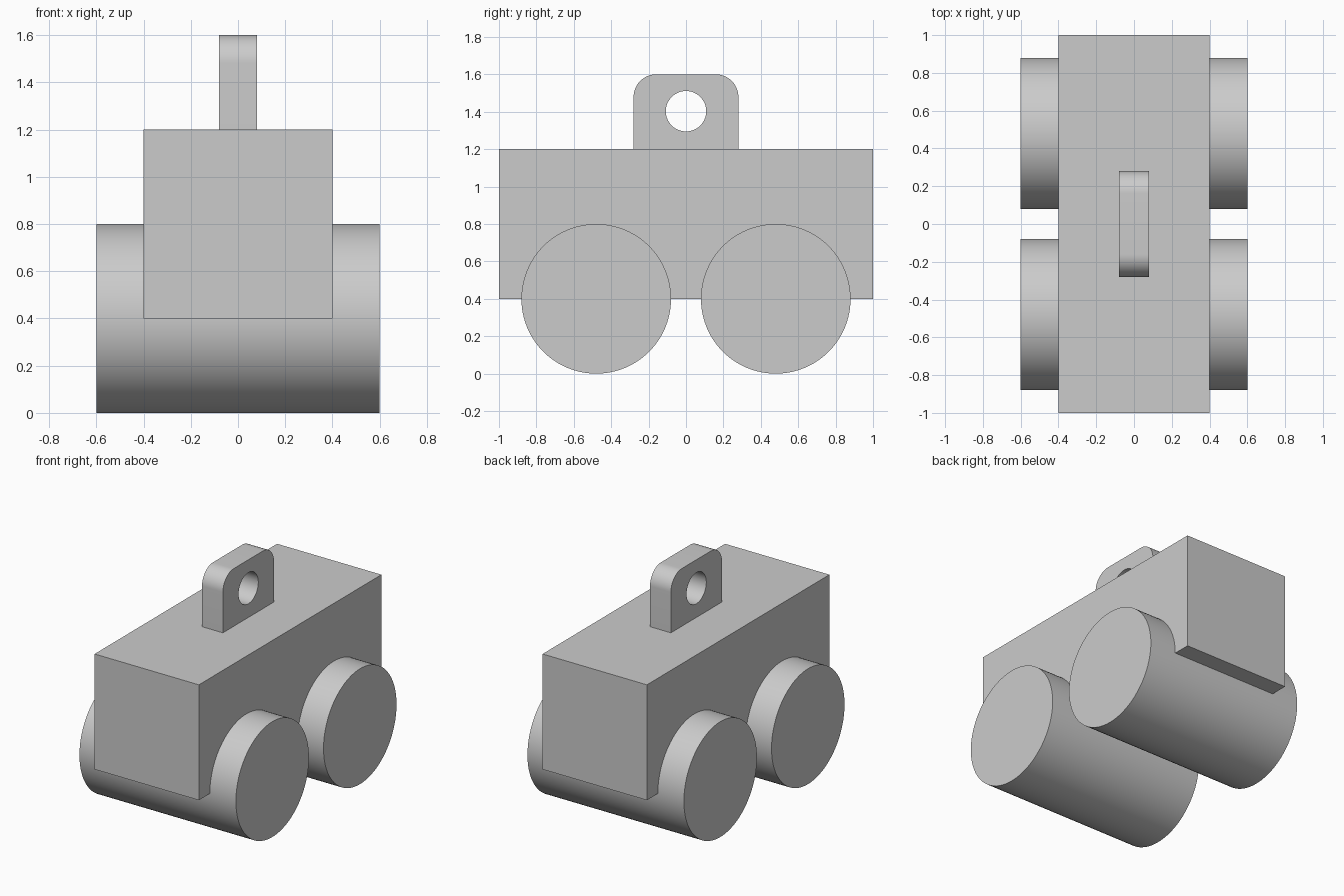
import bpy
import bmesh
from math import radians

default = bpy.data.objects.get("Cube")
if default:
    bpy.data.objects.remove(default, do_unlink=True)

# Single plain grey
grey = bpy.data.materials.new("plain grey")
grey.use_nodes = True
colour = (0.6, 0.6, 0.6, 1)
grey.diffuse_color = colour
grey.node_tree.nodes["Principled BSDF"].inputs["Base Color"].default_value = colour


def finish(name):
    obj = bpy.context.object
    obj.name = obj.data.name = name
    obj.data.materials.append(grey)
    return obj


def box(name, size, centre):
    bpy.ops.mesh.primitive_cube_add(size=1, location=centre)
    obj = finish(name)
    obj.scale = size
    bpy.ops.object.transform_apply(location=False, rotation=False, scale=True)
    return obj


def cross_cylinder(name, radius, length, y, z, sides=96):
    bpy.ops.mesh.primitive_cylinder_add(
        vertices=sides, radius=radius, depth=length,
        location=(0, y, z), rotation=(0, radians(90), 0))
    obj = finish(name)
    bpy.ops.object.transform_apply(location=False, rotation=True, scale=False)
    bpy.ops.object.shade_smooth_by_angle(angle=radians(30))
    return obj


# Body block
box("body", (0.8, 2, 0.8), (0, 0, 0.8))

# Full-width rollers
for name, y in (("front_roller", -0.48), ("back_roller", 0.48)):
    cross_cylinder(name, 0.4, 1.2, y, 0.4)

# Lifting lug with rounded upper corners
lug = box("lifting_lug", (0.16, 0.56, 0.4), (0, 0, 1.4))
bm = bmesh.new()
bm.from_mesh(lug.data)
corners = [e for e in bm.edges
           if all(v.co.z > 0 for v in e.verts)
           and abs(e.verts[0].co.x - e.verts[1].co.x) > 0.1]
bmesh.ops.bevel(bm, geom=corners, offset=0.12, segments=16,
                profile=0.5, affect='EDGES')
bm.to_mesh(lug.data)
bm.free()

# Round eye through the lug
cutter = cross_cylinder("eye_cutter", 0.108, 0.4, 0, 1.403, 64)
cutter.hide_render = True
bpy.ops.object.select_all(action='DESELECT')
lug.select_set(True)
bpy.context.view_layer.objects.active = lug
cut = lug.modifiers.new("eye", 'BOOLEAN')
cut.operation = 'DIFFERENCE'
cut.solver = 'EXACT'
cut.object = cutter
bpy.ops.object.modifier_apply(modifier=cut.name)
bpy.data.objects.remove(cutter, do_unlink=True)
bpy.ops.object.shade_smooth_by_angle(angle=radians(30))
